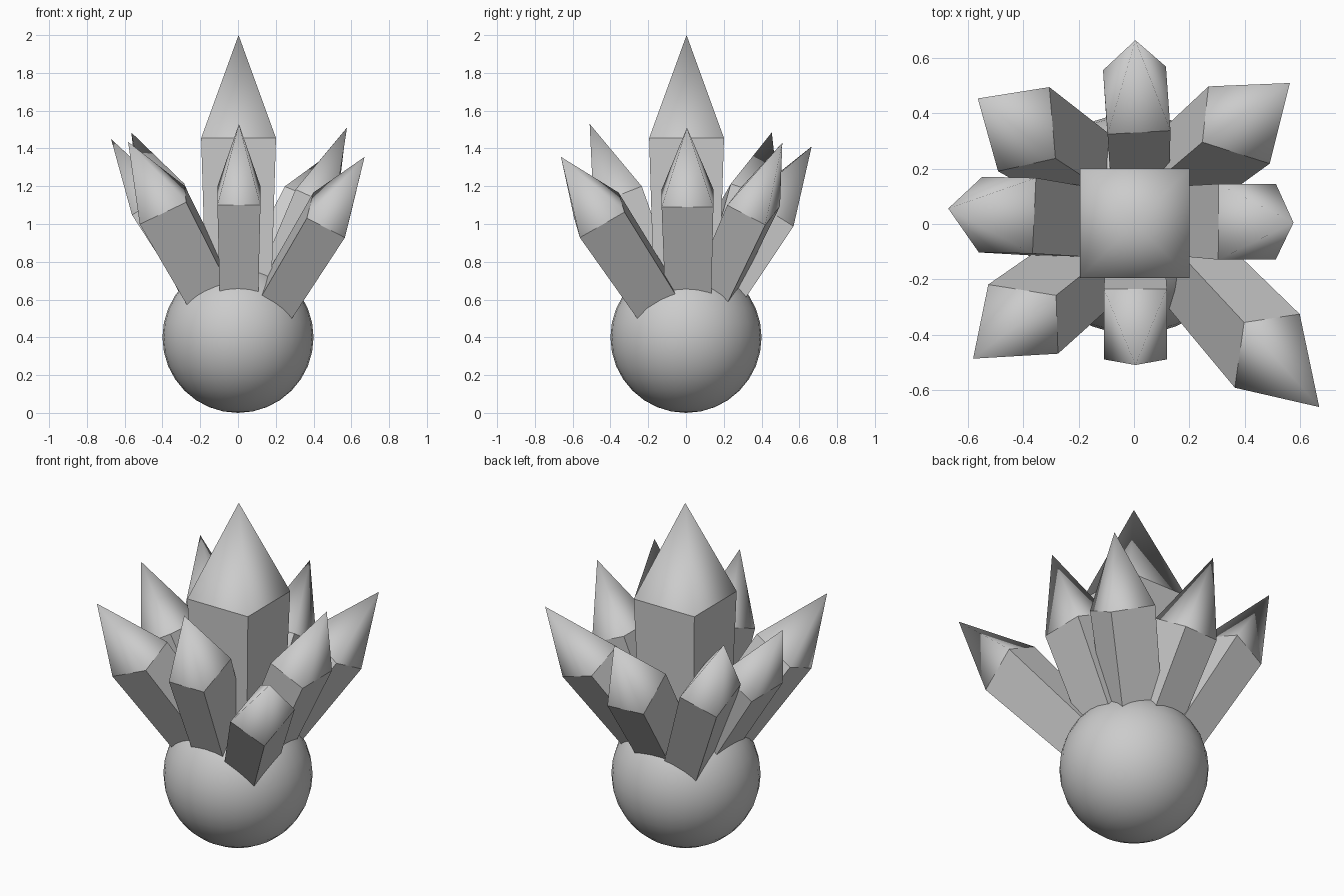
import bpy, bmesh
from mathutils import Vector

if "Cube" in bpy.data.objects:
    bpy.data.objects.remove(bpy.data.objects["Cube"])


def crystal(name, tip, shoulder, hint, wx, wy, shaft):
    """Tapered four-sided shaft with a pointed tip; hint is the top-view direction of the wx side."""
    tip, shoulder = Vector(tip), Vector(shoulder)
    axis = (tip - shoulder).normalized()
    u = Vector((hint[0], hint[1], -(hint[0] * axis.x + hint[1] * axis.y) / axis.z)).normalized()
    v = axis.cross(u)
    bm = bmesh.new()

    def ring(center, s):
        return [bm.verts.new(center + u * (a * wx * s / 2) + v * (b * wy * s / 2))
                for a, b in ((-1, -1), (1, -1), (1, 1), (-1, 1))]

    low = ring(shoulder - axis * shaft, 0.85)
    top = ring(shoulder, 1.0)
    apex = bm.verts.new(tip)
    bm.faces.new(low[::-1])
    for i in range(4):
        j = (i + 1) % 4
        bm.faces.new((low[i], low[j], top[j], top[i]))
        bm.faces.new((top[i], top[j], apex)).smooth = True
        bm.edges.get((top[i], top[j])).smooth = False
    mesh = bpy.data.meshes.new(name)
    bm.to_mesh(mesh)
    bm.free()
    obj = bpy.data.objects.new(name, mesh)
    bpy.context.collection.objects.link(obj)


# Round base
bpy.ops.mesh.primitive_uv_sphere_add(segments=32, ring_count=16, radius=0.4, location=(0, 0, 0.4))
bpy.context.object.name = "base_ball"
bpy.ops.object.shade_smooth()

# Large upright crystal
crystal("center_crystal", (0.003, 0.003, 2.0), (0.003, 0.003, 1.455), (1, 0), 0.396, 0.396, 0.98)

# Ring of leaning crystals: tip, shoulder centre, side direction
ring_crystals = {
    "front": ((0.005, -0.51, 1.53), (0.005, -0.362, 1.15), (1, 0)),
    "back": ((0.005, 0.665, 1.41), (0.01, 0.447, 1.063), (0.226, 0.013)),
    "left": ((-0.672, 0.056, 1.45), (-0.458, 0.032, 1.102), (0.195, -0.004)),
    "right": ((0.577, 0.005, 1.51), (0.409, 0.008, 1.137), (1, 0)),
    "back_left": ((-0.565, 0.454, 1.485), (-0.399, 0.343, 1.127), (0.21, 0.047)),
    "back_right": ((0.564, 0.51, 1.43), (0.38, 0.358, 1.097), (0.022, 0.202)),
    "front_left": ((-0.582, -0.487, 1.435), (-0.401, -0.344, 1.1), (0.007, -0.21)),
    "front_right": ((0.67, -0.662, 1.355), (0.482, -0.459, 1.047), (0.2, 0.03)),
}
for name, (tip, shoulder, hint) in ring_crystals.items():
    crystal(name + "_crystal", tip, shoulder, hint, 0.228, 0.274, 0.74)
